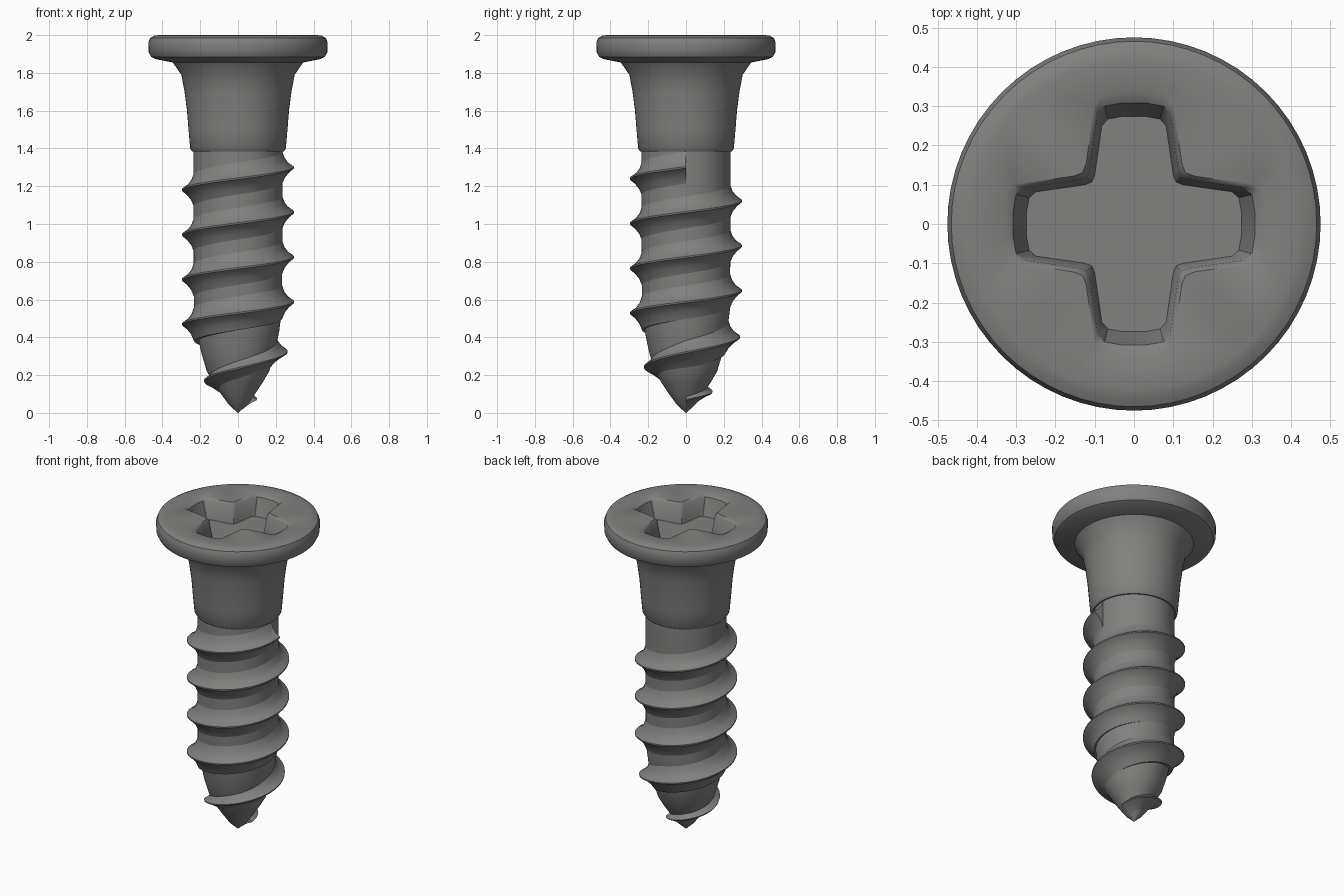
import bpy, bmesh
from math import sin, cos, tau

cube = bpy.data.objects.get("Cube")
if cube:
    bpy.data.objects.remove(cube)

SIDES = 64

steel = bpy.data.materials.new("grey steel")
steel.use_nodes = True
steel.diffuse_color = (0.22, 0.22, 0.215, 1)
steel.node_tree.nodes["Principled BSDF"].inputs["Base Color"].default_value = steel.diffuse_color


def finish(name, bm, angle):
    bmesh.ops.recalc_face_normals(bm, faces=bm.faces)
    mesh = bpy.data.meshes.new(name)
    bm.to_mesh(mesh)
    bm.free()
    mesh.materials.append(steel)
    obj = bpy.data.objects.new(name, mesh)
    bpy.context.collection.objects.link(obj)
    bpy.ops.object.select_all(action='DESELECT')
    obj.select_set(True)
    bpy.context.view_layer.objects.active = obj
    bpy.ops.object.shade_smooth_by_angle(angle=angle)
    return obj


def ring(bm, points):
    return [bm.verts.new(p) for p in points]


def skin(bm, a, b):
    n = len(a)
    for i in range(n):
        j = (i + 1) % n
        bm.faces.new((a[i], a[j], b[j], b[i]))


def lathe(bm, profile):
    """Stack of circular rings joined by quads; returns the rings."""
    rings = [ring(bm, [(r * cos(tau * i / SIDES), r * sin(tau * i / SIDES), z)
                       for i in range(SIDES)]) for r, z in profile]
    for a, b in zip(rings, rings[1:]):
        skin(bm, a, b)
    return rings


def lerp_table(rows, t):
    for a, b in zip(rows, rows[1:]):
        if t <= b[0]:
            f = (t - a[0]) / (b[0] - a[0])
            return [p + (q - p) * f for p, q in zip(a[1:], b[1:])]
    return rows[-1][1:]


# Head and flared neck, with a cross recess in the top
bm = bmesh.new()
rings = lathe(bm, [(0.2, 1.385), (0.243, 1.385), (0.253, 1.40), (0.262, 1.5),
                   (0.27, 1.6), (0.283, 1.7), (0.30, 1.79), (0.345, 1.855),
                   (0.435, 1.873), (0.46, 1.885), (0.473, 1.91), (0.475, 1.96),
                   (0.465, 1.985), (0.44, 1.997), (0.42, 2.0)])
bm.faces.new(rings[0])

arm = [(0.12, -0.12), (0.14, -0.112), (0.28, -0.092), (0.30, -0.075), (0.308, -0.03),
       (0.308, 0.03), (0.30, 0.075), (0.28, 0.092), (0.14, 0.112)]
cross = []
for c, s in ((1, 0), (0, 1), (-1, 0), (0, -1)):
    cross += [(x * c - y * s, x * s + y * c) for x, y in arm]
recess = [ring(bm, [(x * k, y * k, z) for x, y in cross])
          for k, z in ((1.09, 2.0), (1.0, 1.985), (0.89, 1.875))]
for a, b in zip(recess, recess[1:]):
    skin(bm, a, b)
bm.faces.new(recess[-1])
top_edges = []
for loop in (rings[-1], recess[0]):
    for i, v in enumerate(loop):
        w = loop[(i + 1) % len(loop)]
        top_edges.append(bm.edges.get((v, w)) or bm.edges.new((v, w)))
bmesh.ops.triangle_fill(bm, use_beauty=True, edges=top_edges)
finish("head", bm, 0.6)

# Shaft tapering to a point
bm = bmesh.new()
rings = lathe(bm, [(0.002, 0), (0.05, 0.045), (0.09, 0.1), (0.13, 0.16), (0.165, 0.22),
                   (0.195, 0.32), (0.218, 0.43), (0.233, 0.55), (0.235, 0.9), (0.235, 1.39)])
bm.faces.new(rings[0])
bm.faces.new(rings[-1])
finish("shaft", bm, 0.7)

# Helical thread: rows are turns from the top, crest height, crest radius, lower slope
path = [(0, 1.30, 0.30, 0), (3, 0.587, 0.30, 0), (3.5, 0.47, 0.30, 0),
        (3.75, 0.40, 0.29, 0.2), (4, 0.32, 0.266, 0.4), (4.25, 0.235, 0.226, 0.6),
        (4.5, 0.16, 0.182, 0.7), (4.75, 0.105, 0.142, 0.8), (5, 0.068, 0.10, 0.8)]
# Cross-section: depth below the crest, height relative to it
section = [(0.13, 0.09), (0.067, 0.09), (0.053, 0.05), (0.033, 0.024), (0.004, 0.004),
           (0.004, -0.004), (0.027, -0.022), (0.05, -0.05), (0.067, -0.09), (0.13, -0.09)]
bm = bmesh.new()
steps = 5 * 48
loops = []
for i in range(steps + 1):
    t = 5 * i / steps
    z, crest, slope = lerp_table(path, t)
    size = min(1, crest / 0.18)
    a = -tau * t
    points = []
    for d, h in section:
        r = max(0.008, crest - size * (d + slope * max(0, -h)))
        points.append((r * cos(a), r * sin(a), max(0.012, z + h * size)))
    loops.append(ring(bm, points))
for a, b in zip(loops, loops[1:]):
    skin(bm, a, b)
bm.faces.new(loops[0])
bm.faces.new(loops[-1])
finish("thread", bm, 0.75)
